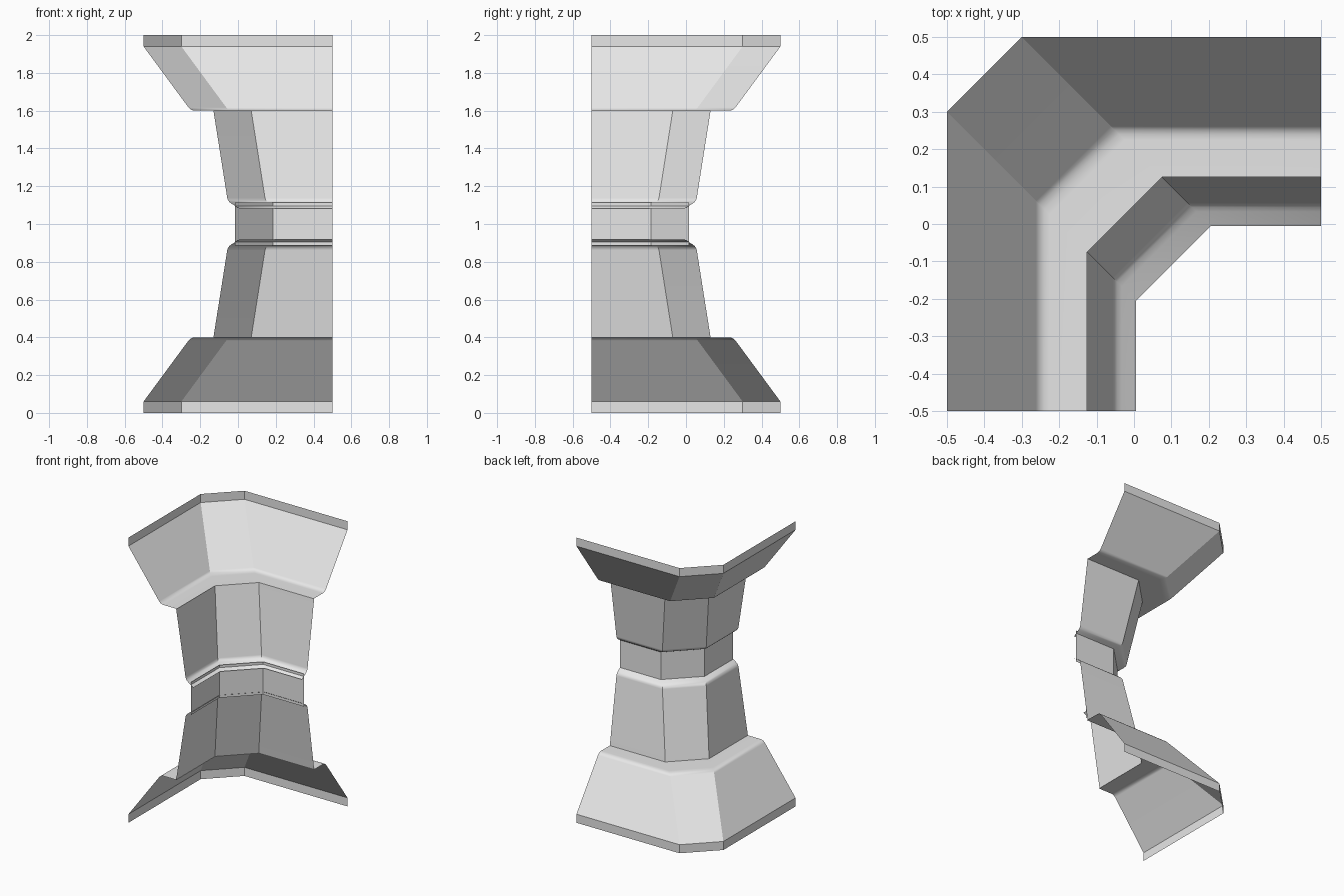
import bpy
import bmesh

cube = bpy.data.objects.get("Cube")
if cube:
    bpy.data.objects.remove(cube, do_unlink=True)

# Single plain grey
grey = bpy.data.materials.new("plain grey")
grey.use_nodes = True
colour = (0.8, 0.8, 0.8, 1)
grey.diffuse_color = colour
grey.node_tree.nodes["Principled BSDF"].inputs["Base Color"].default_value = colour

END = 0.5      # where both arms of the corner stop
CHAMFER = 0.2  # size of the diagonal at the inner corner


def corner_path(d):
    """Plan of the chamfered corner, pushed outward by d."""
    return [(END, d), (CHAMFER - d, d), (-d, d - CHAMFER), (-d, -END)]


def sweep(name, profile):
    """Sweep an (outward offset, height) profile around the corner as a thin shell."""
    bm = bmesh.new()
    rows = [[bm.verts.new((x, y, z)) for x, y in corner_path(d)] for d, z in profile]
    for low, high in zip(rows, rows[1:]):
        for i in range(len(low) - 1):
            f = bm.faces.new((low[i], low[i + 1], high[i + 1], high[i]))
            f.smooth = True
    bm.normal_update()
    # Faces look away from the hollow side of the corner
    if sum((f.normal.y - f.normal.x) * f.calc_area() for f in bm.faces) < 0:
        bmesh.ops.reverse_faces(bm, faces=bm.faces[:])
    mesh = bpy.data.meshes.new(name)
    bm.to_mesh(mesh)
    bm.free()
    mesh.materials.append(grey)
    obj = bpy.data.objects.new(name, mesh)
    bpy.context.collection.objects.link(obj)
    bpy.ops.object.select_all(action='DESELECT')
    obj.select_set(True)
    bpy.context.view_layer.objects.active = obj
    bpy.ops.object.shade_smooth_by_angle(angle=0.5)
    # Keeps the broad panels flat and the bevels soft
    soft = obj.modifiers.new("flat panels", 'WEIGHTED_NORMAL')
    soft.keep_sharp = True
    return obj


def flipped(profile):
    return [(d, 2 - z) for d, z in reversed(profile)]


# Skirting: short upright lip, long slope, rounded ledge
skirting = [(0.5, 0), (0.5, 0.06), (0.262, 0.383), (0.252, 0.393),
            (0.24, 0.398), (0.225, 0.4), (0.125, 0.4)]
# Wall panel: leaning face with a rounded shoulder running inward
panel = [(0.13, 0.4), (0.057, 0.862), (0.053, 0.874), (0.045, 0.884),
         (0.033, 0.893), (-0.005, 0.917)]

sweep("lower_skirting", skirting)
sweep("lower_wall_panel", panel)
sweep("waist_band", [(0.016, 0.885), (0.016, 1.115)])
sweep("upper_wall_panel", flipped(panel))
sweep("upper_cornice", flipped(skirting))
